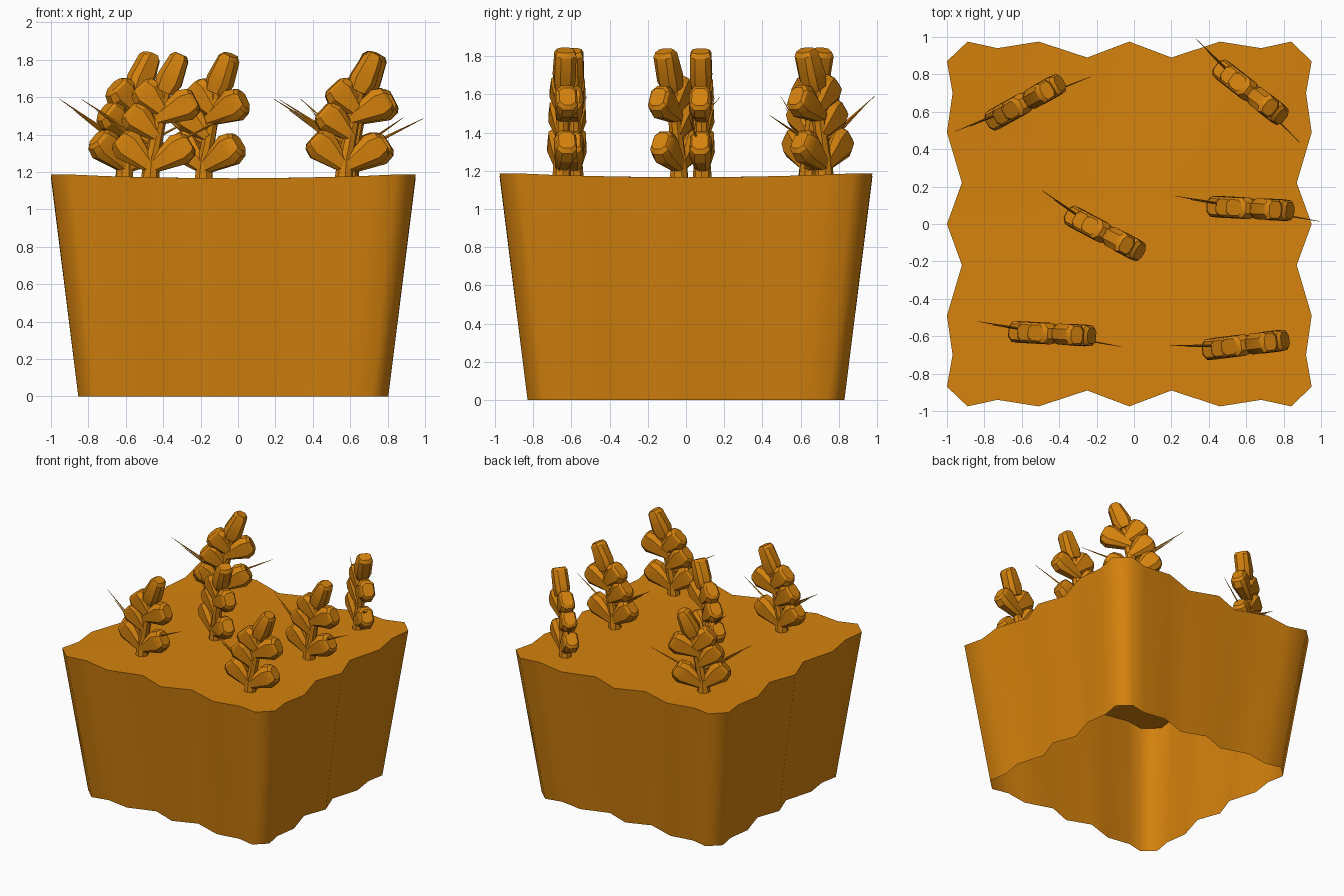
import bpy, bmesh, math
from mathutils import Vector, Matrix

if "Cube" in bpy.data.objects:
    bpy.data.objects.remove(bpy.data.objects["Cube"])

gold = bpy.data.materials.new("golden_straw")
gold.diffuse_color = (0.67, 0.225, 0.004, 1)
gold.use_nodes = True
gold.node_tree.nodes["Principled BSDF"].inputs["Base Color"].default_value = gold.diffuse_color


def finish(bm, name, angle):
    bmesh.ops.recalc_face_normals(bm, faces=bm.faces)
    me = bpy.data.meshes.new(name)
    bm.to_mesh(me)
    bm.free()
    me.materials.append(gold)
    ob = bpy.data.objects.new(name, me)
    bpy.context.collection.objects.link(ob)
    bpy.ops.object.select_all(action='DESELECT')
    ob.select_set(True)
    bpy.context.view_layer.objects.active = ob
    bpy.ops.object.shade_smooth_by_angle(angle=math.radians(angle))
    return ob


def bridge(bm, a, b):
    n = len(a)
    for i in range(n):
        bm.faces.new((a[i], a[(i + 1) % n], b[(i + 1) % n], b[i]))


# wavy square outline: one quarter, mirrored into four
CX = -0.025
quarter = [(0.975, 0), (0.895, 0.22), (0.975, 0.49), (0.945, 0.70), (0.975, 0.87),
           (0.865, 0.975), (0.705, 0.94), (0.485, 0.975), (0.225, 0.89), (0, 0.975)]
half = quarter + [(-x, y) for x, y in quarter[-2::-1]]
outline = half + [(x, -y) for x, y in half[-2:0:-1]]


def ground_z(x, y):
    return 1.166 + 0.028 * (x * y) ** 2


# soil block: tapered walls open underneath, gently dished top
bm = bmesh.new()
bottom = [bm.verts.new((CX + x * 0.85, y * 0.85, 0)) for x, y in outline]
ring = [bm.verts.new((CX + x, y, ground_z(x, y))) for x, y in outline]
bridge(bm, bottom, ring)
for s in (0.7, 0.35):
    inner = [bm.verts.new((CX + x * s, y * s, ground_z(x * s, y * s))) for x, y in outline]
    bridge(bm, ring, inner)
    ring = inner
mid = bm.verts.new((CX, 0, ground_z(0, 0)))
for i in range(len(ring)):
    bm.faces.new((ring[i], ring[(i + 1) % len(ring)], mid))
finish(bm, "soil_block", 60)

# cross-sections: chamfered slab for grains, octagon for stems, diamond for bristles
SLAB = [(1, 0.5), (0.6, 1), (-0.6, 1), (-1, 0.5), (-1, -0.5), (-0.6, -1), (0.6, -1), (1, -0.5)]
OCTAGON = [(math.cos(i * math.pi / 4), math.sin(i * math.pi / 4)) for i in range(8)]
DIAMOND = OCTAGON[::2]


def loft(bm, start, end, rings, section):
    """Tapered solid from start to end; rings = (t, half width, half depth)."""
    a, b = Vector(start), Vector(end)
    along = (b - a).normalized()
    wide = along.cross(Vector((0, 1, 0))).normalized()
    depth = wide.cross(along)
    prev = None
    for t, w, d in rings:
        c = a.lerp(b, t)
        cur = [bm.verts.new(c + wide * w * u + depth * d * v) for u, v in section]
        if prev:
            bridge(bm, prev, cur)
        else:
            bm.faces.new(cur)
        prev = cur
    bm.faces.new(prev)


GRAIN = [(0, 0.03, 0.035), (0.72, 0.088, 0.058), (0.93, 0.072, 0.054), (1, 0.05, 0.042)]
TIP = [(0, 0.055, 0.045), (0.3, 0.072, 0.056), (0.9, 0.052, 0.055), (1, 0.034, 0.045)]
grains = [((0.01, 0.05), (-0.165, 0.215), GRAIN), ((0.0, 0.05), (0.215, 0.19), GRAIN),
          ((0.04, 0.22), (-0.115, 0.365), GRAIN), ((0.03, 0.31), (0.245, 0.42), GRAIN),
          ((0.085, 0.34), (-0.055, 0.495), GRAIN), ((0.075, 0.46), (0.165, 0.66), TIP)]
awns = [((0.02, 0.17), (-0.37, 0.42), 0.045), ((0.02, 0.14), (-0.29, 0.36), 0.03),
        ((0.02, 0.13), (0.405, 0.32), -0.05)]


def plant(i, x, y, deg, n_awns):
    bm = bmesh.new()
    # stem
    loft(bm, (0, 0, -0.03), (0.01, 0, 0.12), [(0, 0.052, 0.052), (1, 0.04, 0.04)], OCTAGON)
    loft(bm, (0.01, 0, 0.1), (0.09, 0, 0.5), [(0, 0.04, 0.04), (1, 0.03, 0.03)], OCTAGON)
    # plump grains leaning out on alternate sides, upright one on top
    for (x0, z0), (x1, z1), rings in grains:
        loft(bm, (x0, 0, z0), (x1, 0, z1), rings, SLAB)
    # needle-thin bristles
    for (x0, z0), (x1, z1), dy in awns[:n_awns]:
        loft(bm, (x0, 0, z0), (x1, dy, z1), [(0, 0.014, 0.01), (1, 0.001, 0.001)], DIAMOND)
    bm.transform(Matrix.Translation((x, y, ground_z(x, y))) @ Matrix.Rotation(math.radians(deg), 4, 'Z'))
    finish(bm, "wheat_ear_%d" % i, 30)


# six ears: x, y, heading, bristle count
for i, p in enumerate([(-0.61, 0.635, 29, 3), (0.597, 0.725, -38, 3), (0.59, 0.085, -3, 3),
                       (-0.185, -0.035, -28, 2), (-0.47, -0.585, -3, 3), (0.565, -0.65, 7, 2)], 1):
    plant(i, *p)
